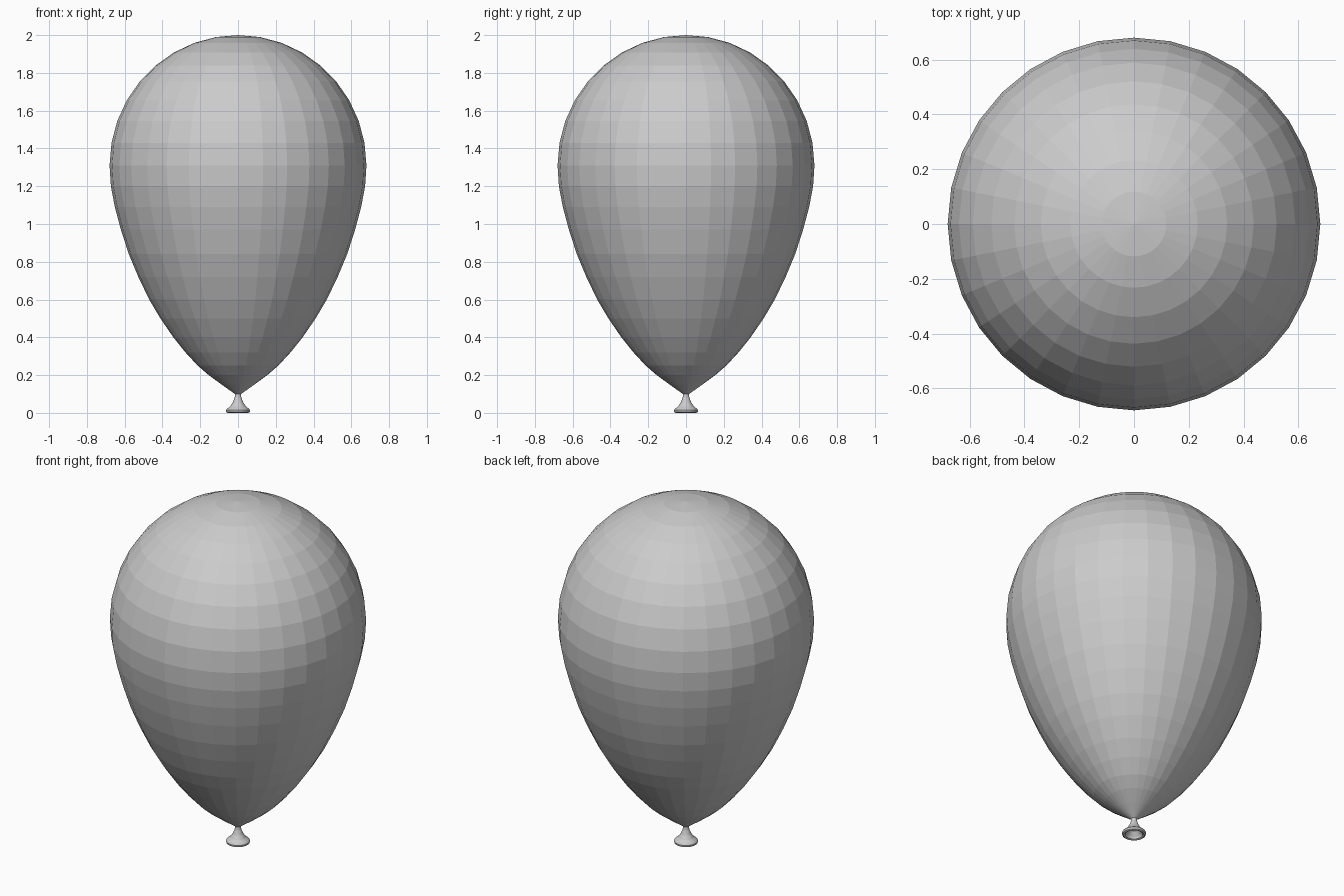
import bpy, bmesh
from math import sin, cos, pi, radians

if "Cube" in bpy.data.objects:
    bpy.data.objects.remove(bpy.data.objects["Cube"])


def lathe(name, profile, segments=32):
    """Revolve (radius, z) points around z; zero radius makes a pole."""
    bm = bmesh.new()
    rings = []
    for r, z in profile:
        if r == 0:
            rings.append([bm.verts.new((0, 0, z))] * segments)
        else:
            rings.append([bm.verts.new((r * cos(2 * pi * i / segments),
                                        r * sin(2 * pi * i / segments), z))
                          for i in range(segments)])
    for a, b in zip(rings, rings[1:]):
        for i in range(segments):
            j = (i + 1) % segments
            corners = list(dict.fromkeys((a[i], a[j], b[j], b[i])))
            bm.faces.new(corners)
    bmesh.ops.recalc_face_normals(bm, faces=bm.faces)
    mesh = bpy.data.meshes.new(name)
    bm.to_mesh(mesh)
    bm.free()
    obj = bpy.data.objects.new(name, mesh)
    bpy.context.collection.objects.link(obj)
    return obj


# Balloon body: tapered lower half, then a domed top in 10 degree steps
lower = [(0, 0.095), (0.016, 0.1), (0.087, 0.15), (0.155, 0.2), (0.213, 0.25),
         (0.278, 0.32), (0.342, 0.4), (0.411, 0.5), (0.47, 0.6),
         (0.528, 0.72), (0.578, 0.84), (0.62, 0.97), (0.652, 1.09),
         (0.673, 1.2)]
dome = [(0.68 * sin(radians(a)), 1.31 + 0.69 * cos(radians(a)))
        for a in range(90, 0, -10)]
lathe("balloon_body", lower + dome + [(0, 2.0)])

# Flared neck with a rolled lip and a hollow underside
lathe("balloon_neck", [(0, 0.105), (0.015, 0.1), (0.018, 0.08), (0.028, 0.055),
                       (0.042, 0.035), (0.058, 0.022), (0.064, 0.014),
                       (0.062, 0.004), (0.055, 0.0), (0.046, 0.004),
                       (0.042, 0.014), (0.025, 0.035), (0, 0.05)])
